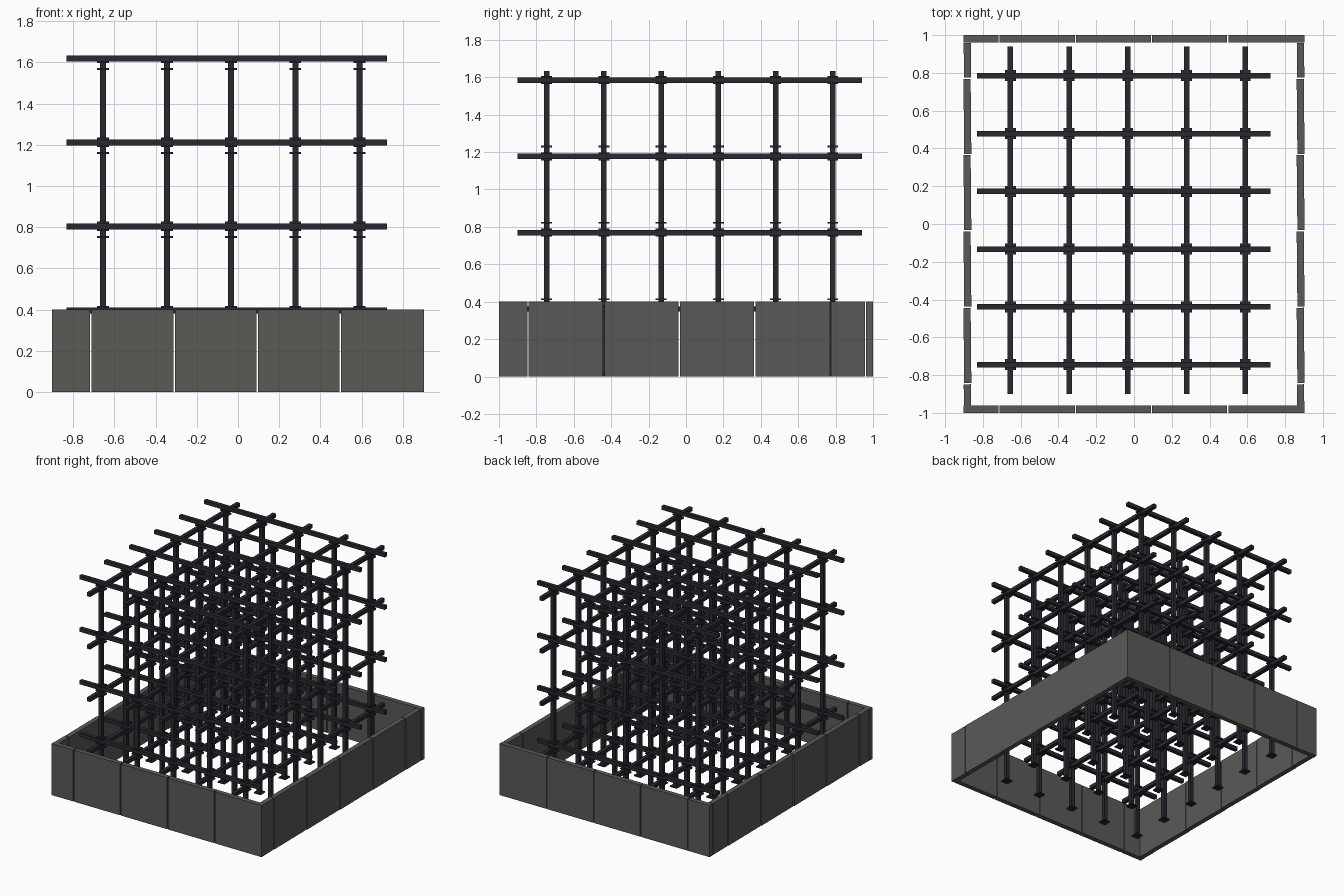
import bpy
import bmesh
from mathutils import Matrix, Vector

cube = bpy.data.objects.get("Cube")
if cube:
    bpy.data.objects.remove(cube, do_unlink=True)


def material(name, rgb):
    mat = bpy.data.materials.new(name)
    mat.use_nodes = True
    color = (*rgb, 1.0)
    mat.diffuse_color = color
    mat.node_tree.nodes["Principled BSDF"].inputs["Base Color"].default_value = color
    return mat


CONCRETE = material("grey concrete", (0.105, 0.1, 0.094))
STEEL = material("dark steel", (0.022, 0.022, 0.03))


def box_set(name, boxes, mat):
    """One object made of boxes given as (centre, size, turn about z)."""
    bm = bmesh.new()
    for centre, size, turn in boxes:
        matrix = (Matrix.Translation(centre) @ Matrix.Rotation(turn, 4, "Z")
                  @ Matrix.Diagonal((*size, 1)))
        bmesh.ops.create_cube(bm, size=1, matrix=matrix)
    mesh = bpy.data.meshes.new(name)
    bm.to_mesh(mesh)
    bm.free()
    mesh.materials.append(mat)
    obj = bpy.data.objects.new(name, mesh)
    bpy.context.collection.objects.link(obj)
    return obj


# Perimeter wall of separate panels
WALL_H, WALL_T, GAP = 0.4, 0.038, 0.007
HALF_X, HALF_Y = 0.903, 1.0


def panels(name, joints, along_x, offset, turn):
    boxes = []
    for i, (a, b) in enumerate(zip(joints, joints[1:])):
        length, mid = b - a - GAP, (a + b) / 2
        centre = (mid, offset, WALL_H / 2) if along_x else (offset, mid, WALL_H / 2)
        size = (length, WALL_T, WALL_H) if along_x else (WALL_T, length, WALL_H)
        boxes.append((centre, size, turn))
    box_set(name, boxes, CONCRETE)


end_joints = [-HALF_X - GAP / 2, -0.715, -0.31, 0.093, 0.497, HALF_X + GAP / 2]
side_joints = [-0.965, -0.845, -0.44, -0.036, 0.368, 0.772, 0.961]
panels("front_wall", end_joints, True, -HALF_Y + WALL_T / 2, 0)
panels("back_wall", end_joints, True, HALF_Y - WALL_T / 2, 0)
panels("left_wall", side_joints, False, HALF_X - WALL_T / 2 - 0.002, 0.01)
panels("right_wall", side_joints, False, -HALF_X + WALL_T / 2 + 0.002, 0.01)

# Scaffold grid: each tier stacks foot, post, head, long rail, spacer, cross rail
BAR, PLATE, PLATE_T = 0.029, 0.058, 0.009
TIERS, PITCH = 4, 0.408
xs = [-0.655 + 0.311 * i for i in range(5)]
ys = [-0.745 + 0.306 * i for i in range(6)]
x_mid, x_len = -0.055, 1.555
y_mid, y_len = 0.02, 1.84

for tier in range(TIERS):
    base = tier * PITCH
    posts, plates = [], []
    for x in xs:
        for y in ys:
            posts.append(((x, y, base + 0.175), (BAR, BAR, 0.35), 0))
            for z in (0.006, 0.344, 0.378):
                plates.append(((x, y, base + z), (PLATE, PLATE, PLATE_T), 0))
    long_rails = [((x, y_mid, base + 0.361), (BAR, y_len, BAR), 0) for x in xs]
    cross_rails = [((x_mid, y, base + 0.395), (x_len, BAR, BAR), 0) for y in ys]
    level = f"_tier_{tier + 1}"
    box_set("posts" + level, posts, STEEL)
    box_set("joint_plates" + level, plates, STEEL)
    box_set("long_rails" + level, long_rails, STEEL)
    box_set("cross_rails" + level, cross_rails, STEEL)
